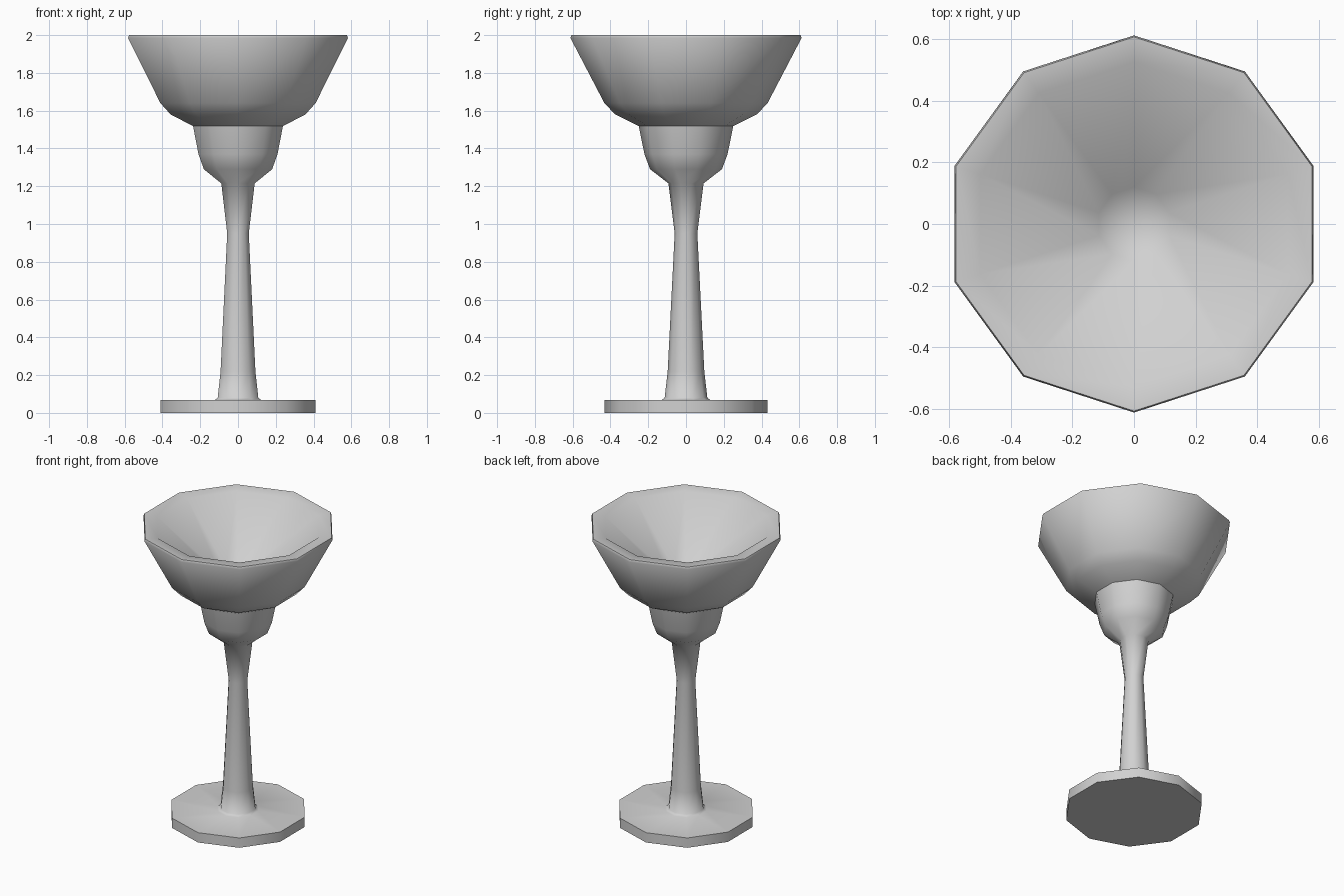
import bpy
import bmesh
from math import cos, sin, pi, radians

SIDES = 10

default = bpy.data.objects.get("Cube")
if default:
    bpy.data.objects.remove(default, do_unlink=True)

# One plain grey for the whole goblet
grey = bpy.data.materials.new("plain grey")
grey.use_nodes = True
grey.diffuse_color = (0.64, 0.64, 0.64, 1)
grey.node_tree.nodes["Principled BSDF"].inputs["Base Color"].default_value = (0.64, 0.64, 0.64, 1)


def lathe(name, profile):
    """Turn a (radius, height) profile into a ten-sided solid; radius 0 makes a pole."""
    bm = bmesh.new()
    rings = []
    for r, z in profile:
        if r == 0:
            rings.append([bm.verts.new((0, 0, z))] * SIDES)
        else:
            angles = [pi / 2 + 2 * pi * i / SIDES for i in range(SIDES)]
            rings.append([bm.verts.new((r * cos(a), r * sin(a), z)) for a in angles])
    for low, high in zip(rings, rings[1:]):
        for i in range(SIDES):
            j = (i + 1) % SIDES
            corners = [low[i], low[j], high[j], high[i]]
            bm.faces.new(list(dict.fromkeys(corners)))
    mesh = bpy.data.meshes.new(name)
    bm.to_mesh(mesh)
    bm.free()
    mesh.materials.append(grey)
    obj = bpy.data.objects.new(name, mesh)
    bpy.context.collection.objects.link(obj)
    bpy.ops.object.select_all(action='DESELECT')
    obj.select_set(True)
    bpy.context.view_layer.objects.active = obj
    bpy.ops.object.shade_smooth_by_angle(angle=radians(60))
    return obj


# Disc foot, flared stem and the small cup under the bowl
lathe("foot_and_stem", [
    (0, 0), (0.432, 0), (0.432, 0.067), (0.13, 0.067), (0.113, 0.08),
    (0.097, 0.22), (0.06, 0.95), (0.093, 1.215), (0.19, 1.29),
    (0.22, 1.37), (0.25, 1.518),
])

# Wide bowl: outer wall, narrow lip, shallow funnel inside
lathe("bowl", [
    (0.25, 1.518), (0.375, 1.58), (0.432, 1.64), (0.612, 1.985),
    (0.607, 2.0), (0.525, 1.993), (0.12, 1.66), (0, 1.61),
])
